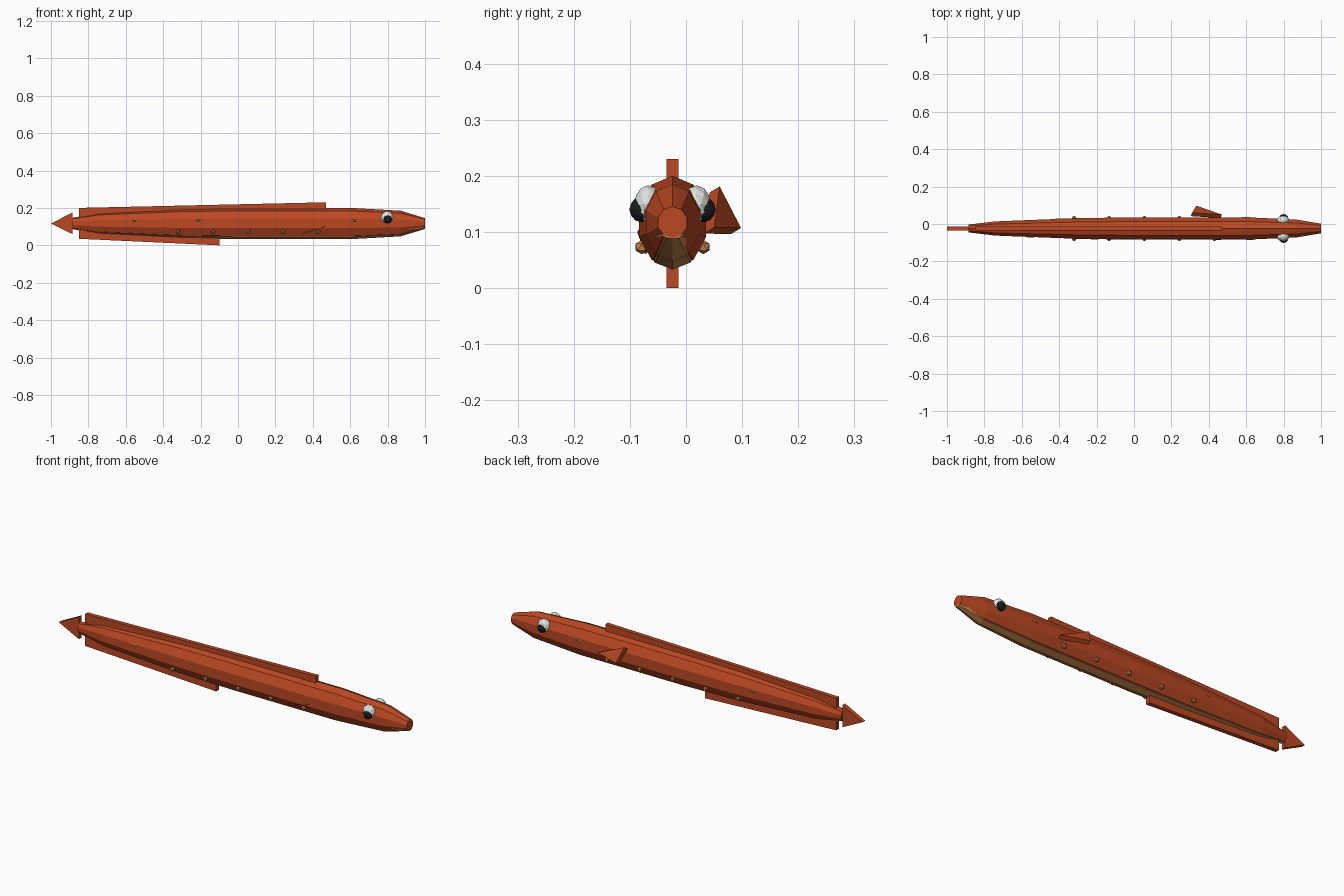
import bpy, bmesh, math
from mathutils import Vector, Matrix

cube = bpy.data.objects.get("Cube")
if cube:
    bpy.data.objects.remove(cube, do_unlink=True)

MID_Y, MID_Z = -0.024, 0.117


def material(name, color):
    m = bpy.data.materials.new(name)
    m.use_nodes = True
    m.diffuse_color = (*color, 1)
    m.node_tree.nodes["Principled BSDF"].inputs["Base Color"].default_value = (*color, 1)
    return m


RUST = material("rust red", (0.5, 0.065, 0.016))
TAN = material("tan", (0.58, 0.24, 0.075))
WHITE = material("eye white", (0.75, 0.77, 0.74))
BLACK = material("pupil black", (0.01, 0.012, 0.015))


def finish(bm, name, mat):
    bmesh.ops.recalc_face_normals(bm, faces=bm.faces)
    mesh = bpy.data.meshes.new(name)
    bm.to_mesh(mesh)
    bm.free()
    mesh.materials.append(mat)
    obj = bpy.data.objects.new(name, mesh)
    bpy.context.collection.objects.link(obj)


def tube(name, stations, mat, sides=10):
    """Loft elliptical rings; each station is x, centre z, y radius, z radius."""
    bm = bmesh.new()
    rings = []
    for x, cz, ry, rz in stations:
        angles = [math.pi / 2 + math.tau * i / sides for i in range(sides)]
        rings.append([bm.verts.new((x, MID_Y + ry * math.cos(a), cz + rz * math.sin(a)))
                      for a in angles])
    for a, b in zip(rings, rings[1:]):
        for i in range(sides):
            j = (i + 1) % sides
            bm.faces.new((a[i], a[j], b[j], b[i]))
    bm.faces.new(rings[0])
    bm.faces.new(rings[-1])
    finish(bm, name, mat)


def plate(name, points, offset, mat):
    """Flat polygon thickened along an offset."""
    bm = bmesh.new()
    face = bm.faces.new([bm.verts.new(p) for p in points])
    new = bmesh.ops.extrude_face_region(bm, geom=[face])["geom"]
    bmesh.ops.translate(bm, vec=offset,
                        verts=[v for v in new if isinstance(v, bmesh.types.BMVert)])
    if not face.is_valid or len(bm.faces) < len(points) + 2:
        bm.faces.new([v for v in bm.verts][:len(points)])
    finish(bm, name, mat)


def ball(name, center, radii, mat, detail=2):
    bm = bmesh.new()
    bmesh.ops.create_icosphere(bm, subdivisions=detail, radius=1,
                               matrix=Matrix.Translation(center) @ Matrix.Diagonal((*radii, 1)))
    finish(bm, name, mat)


# Body and the pale belly that shows through underneath
body = [(-0.885, 0.022, 0.03), (-0.74, 0.04, 0.056), (-0.3, 0.058, 0.078), (0, 0.063, 0.083),
        (0.6, 0.063, 0.083), (0.87, 0.05, 0.068), (1, 0.027, 0.028)]
tube("body", [(x, MID_Z, ry, rz) for x, ry, rz in body], RUST)
belly = [(x, MID_Z - 0.22 * rz, ry * 0.865, rz * 0.795) for x, ry, rz in body[:-1]]
tube("belly", belly + [(1, 0.0945, 0.018, 0.0065)], TAN)


def half_width(x):
    for (x0, r0, _), (x1, r1, _) in zip(body, body[1:]):
        if x0 <= x <= x1:
            return r0 + (r1 - r0) * (x - x0) / (x1 - x0)


# Long upper and lower fins and the pointed tail
fins = {
    "dorsal_fin": [(-0.85, 0.117), (0.47, 0.15), (0.47, 0.23), (-0.85, 0.2)],
    "anal_fin": [(-0.85, 0.117), (-0.1, 0.1), (-0.1, 0.0), (-0.85, 0.035)],
    "tail_fin": [(-1, 0.117), (-0.882, 0.06), (-0.895, 0.117), (-0.882, 0.175)],
}
fins["tail_fin"] = [(-1, 0.117), (-0.885, 0.06), (-0.885, 0.175)]
for name, outline in fins.items():
    plate(name, [(x, MID_Y - 0.011, z) for x, z in outline], (0, 0.022, 0), RUST)

# Side fins: the left one stands out, the right one is tucked against the body
plate("left_side_fin", [(0.47, 0.05, 0.108), (0.31, 0.06, 0.181), (0.334, 0.098, 0.107)],
      (-0.006, -0.018, -0.011), RUST)
plate("right_side_fin", [(0.465, -0.087, 0.1), (0.345, -0.073, 0.06), (0.36, -0.02, 0.1)],
      (0, 0.004, 0.006), RUST)

for side, s in (("left", 1), ("right", -1)):
    # Eyes
    ball(side + "_eye", (0.797, MID_Y + s * 0.043, 0.149), (0.034, 0.026, 0.034), WHITE)
    ball(side + "_pupil", (0.8, MID_Y + s * 0.056, 0.14), (0.024, 0.021, 0.023), BLACK)
    # Row of small bumps along the lower flank
    for i in range(5):
        ball(f"{side}_bump_{i + 1}", (-0.32 + 0.1875 * i, MID_Y + s * 0.055, 0.073),
             (0.013, 0.013, 0.013), TAN, 1)
    # Faint flank marks
    for i, x in enumerate((-0.55, -0.21, 0.62) if s < 0 else (-0.4, 0.6)):
        ball(f"{side}_mark_{i + 1}", (x, MID_Y + s * (half_width(x) * 0.951 - 0.004), 0.133),
             (0.03, 0.007, 0.006), TAN)
